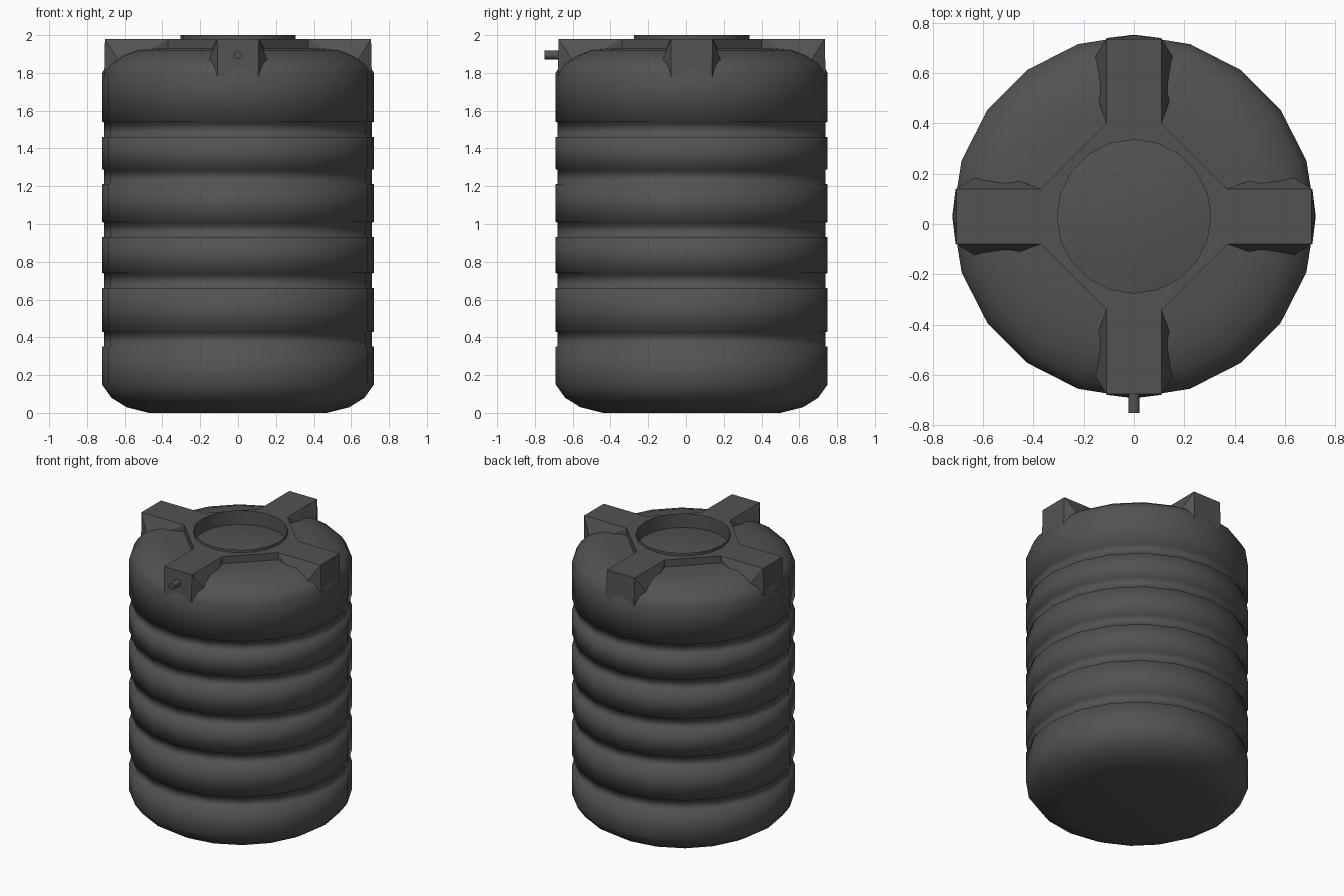
import bpy, bmesh, math
from mathutils import Matrix, Vector

if "Cube" in bpy.data.objects:
    bpy.data.objects.remove(bpy.data.objects["Cube"])

SIDES = 20
CY = 0.03  # the tank axis sits slightly behind the origin, the outlet sticks out in front

plastic = bpy.data.materials.new("dark_grey_plastic")
plastic.diffuse_color = (0.085, 0.085, 0.085, 1)
plastic.use_nodes = True
plastic.node_tree.nodes["Principled BSDF"].inputs["Base Color"].default_value = plastic.diffuse_color


def finish(bm, name, smooth):
    me = bpy.data.meshes.new(name)
    bm.to_mesh(me)
    bm.free()
    me.materials.append(plastic)
    for p in me.polygons:
        p.use_smooth = smooth
    ob = bpy.data.objects.new(name, me)
    ob.location.y = CY
    bpy.context.collection.objects.link(ob)
    return ob


def lathe(name, profile, smooth=True):
    """Revolve an (r, z) profile; radius 0 ends become a single point."""
    bm = bmesh.new()
    rings = []
    for r, z in profile:
        if r == 0:
            rings.append([bm.verts.new((0, 0, z))] * SIDES)
        else:
            rings.append([bm.verts.new((r * math.cos(a), r * math.sin(a), z))
                          for a in (2 * math.pi * k / SIDES for k in range(SIDES))])
    for lo, hi in zip(rings, rings[1:]):
        for k in range(SIDES):
            n = (k + 1) % SIDES
            bm.faces.new(list(dict.fromkeys((lo[k], lo[n], hi[n], hi[k]))))
    return finish(bm, name, smooth)


# Tank body: rounded bottom, five shallow grooves, rounded shoulder
R, G = 0.72, 0.709
profile = [(0, 0), (0.47, 0), (0.59, 0.03), (0.67, 0.08), (R, 0.15)]
for z0, z1 in ((0.35, 0.43), (0.66, 0.74), (0.93, 1.01), (1.21, 1.29), (1.46, 1.54)):
    profile += [(R, z0), (G, z0 + 0.002), (G, z1 - 0.002), (R, z1)]
profile += [(R, 1.80), (0.69, 1.85), (0.63, 1.89), (0.55, 1.92), (0.46, 1.93), (0.31, 1.93)]
lathe("tank_body", profile)

# Hatch: thin upright rim with a sunken, slightly domed lid
H = 0.305
lathe("hatch_rim", [(H, 1.90), (H, 2.0)])
lathe("hatch_lid", [(H, 1.90), (0.2, 1.918), (0.1, 1.927), (0, 1.93)])

# Top frame: raised plateau with four flared arms, open around the hatch
TOP = 1.98
upper = [(0.11, 0.37, TOP), (0.11, 0.705, TOP)]
lower = [(0.11, 0.37, 1.925), (0.145, 0.47, 1.92), (0.157, 0.63, 1.862), (0.108, 0.709, 1.78)]
bm = bmesh.new()
arms = []
for k in range(4):
    rot = Matrix.Rotation(k * math.pi / 2, 3, 'Z')

    def row(points, sx):
        return [bm.verts.new(rot @ Vector((sx * x, y, z))) for x, y, z in points]

    t, a = row(upper, 1), row(lower, 1)
    tm, am = row(upper, -1), row(lower, -1)
    tip = bm.verts.new(rot @ Vector((0, 0.722, 1.78)))
    for T, A in ((t, a), (tm, am)):
        bm.faces.new((T[0], A[0], A[1]))
        bm.faces.new((T[0], A[1], A[2], T[1]))
        bm.faces.new((T[1], A[2], A[3]))
    bm.faces.new((t[1], a[3], tip, am[3], tm[1]))
    arms.append((t, a, tm, am))
outline = []
for k in range(4):
    t, a, tm, am = arms[k]
    nt, na = arms[(k + 1) % 4][:2]
    bm.faces.new((tm[0], nt[0], na[0], am[0]))
    outline += [t[0], t[1], tm[1], tm[0]]
hole = [bm.verts.new((H * math.cos(2 * math.pi * k / SIDES),
                      H * math.sin(2 * math.pi * k / SIDES), TOP)) for k in range(SIDES)]
edges = []
for loop in (outline, hole):
    for v, w in zip(loop, loop[1:] + loop[:1]):
        edges.append(bm.edges.get((v, w)) or bm.edges.new((v, w)))
bmesh.ops.triangle_fill(bm, edges=edges, use_beauty=True, normal=(0, 0, 1))
bmesh.ops.recalc_face_normals(bm, faces=bm.faces)
if sum(f.normal.z * f.calc_area() for f in bm.faces) < 0:
    bmesh.ops.reverse_faces(bm, faces=bm.faces)
finish(bm, "top_frame", False)

# Outlet pipe on the front arm
bm = bmesh.new()
bmesh.ops.create_cone(bm, cap_ends=True, segments=10, radius1=0.023, radius2=0.023, depth=0.1,
                      matrix=Matrix.Translation((0, -0.73, 1.895)) @ Matrix.Rotation(math.pi / 2, 4, 'X'))
pipe = finish(bm, "outlet_pipe", False)
bpy.context.view_layer.objects.active = pipe
pipe.select_set(True)
bpy.ops.object.shade_smooth_by_angle(angle=math.radians(40))
